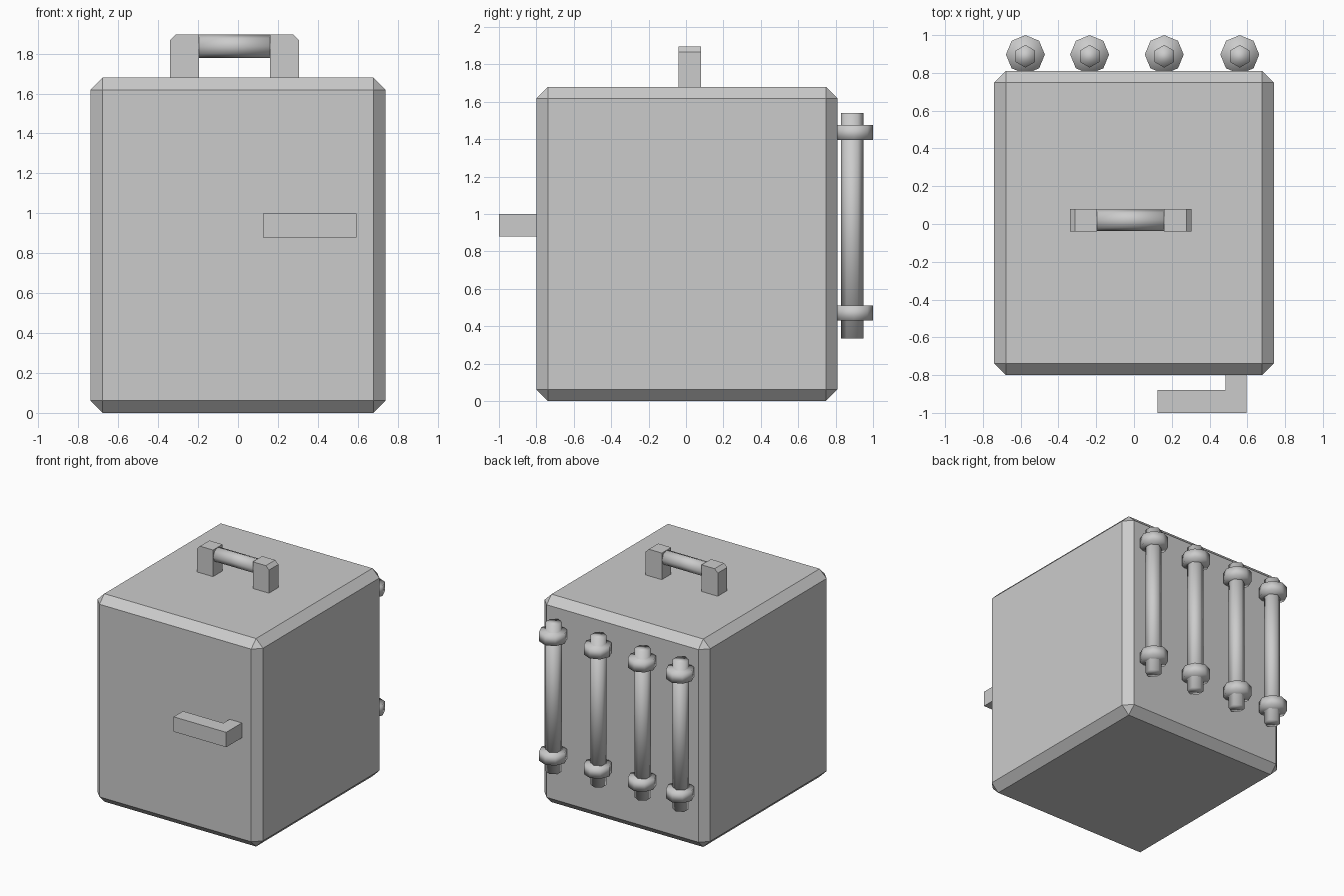
import bpy, bmesh
from math import pi
from mathutils import Matrix

if "Cube" in bpy.data.objects:
    bpy.data.objects.remove(bpy.data.objects["Cube"])


def finish(name, bm, smooth=False):
    bmesh.ops.recalc_face_normals(bm, faces=bm.faces)
    for f in bm.faces:
        f.smooth = smooth
    mesh = bpy.data.meshes.new(name)
    bm.to_mesh(mesh)
    bm.free()
    ob = bpy.data.objects.new(name, mesh)
    bpy.context.collection.objects.link(ob)
    return ob


def box(name, lo, hi):
    bm = bmesh.new()
    bmesh.ops.create_cube(bm, size=1)
    for v in bm.verts:
        v.co = [(a + b) / 2 + c * (b - a) for a, b, c in zip(lo, hi, v.co)]
    return finish(name, bm)


def prism(name, points, offset):
    """Extrude a closed 3D outline along an offset vector."""
    bm = bmesh.new()
    face = bm.faces.new([bm.verts.new(p) for p in points])
    out = bmesh.ops.extrude_face_region(bm, geom=[face], use_keep_orig=True)
    verts = [g for g in out["geom"] if isinstance(g, bmesh.types.BMVert)]
    bmesh.ops.translate(bm, verts=verts, vec=offset)
    return finish(name, bm)


def rod(name, centre, radius, length, sides, axis="Z", turn=0.0):
    bm = bmesh.new()
    bmesh.ops.create_cone(bm, cap_ends=True, segments=sides, radius1=radius,
                          radius2=radius, depth=length)
    m = Matrix.Rotation(turn, 4, "Z")
    if axis == "X":
        m = Matrix.Rotation(pi / 2, 4, "Y") @ m
    bm.transform(Matrix.Translation(centre) @ m)
    return finish(name, bm, True)


# Cabinet with single-segment chamfered edges
body = box("cabinet_body", (-0.74, -0.80, 0), (0.74, 0.81, 1.68))
bevel = body.modifiers.new("chamfer", "BEVEL")
bevel.width = 0.062
bevel.segments = 1

# Door handle: L-shaped profile seen from above
prism("door_handle",
      [(x, y, 0.88) for x, y in ((0.125, -1), (0.595, -1), (0.595, -0.80),
                                 (0.485, -0.80), (0.485, -0.88), (0.125, -0.88))],
      (0, 0, 0.12))

# Carry handle: two posts with clipped outer corners, and a round bar
for side, outer, inner in (("left", -0.34, -0.195), ("right", 0.305, 0.16)):
    clip = outer + (0.028 if outer < 0 else -0.028)
    prism(f"carry_handle_post_{side}",
          [(x, -0.04, z) for x, z in ((outer, 1.68), (inner, 1.68), (inner, 1.895),
                                      (clip, 1.895), (outer, 1.867))],
          (0, 0.12, 0))
rod("carry_handle_bar", (-0.0175, 0.02, 1.837), 0.058, 0.36, 8, "X")

# Rear pipes, each held by two collars
for i, x in enumerate((-0.575, -0.235, 0.16, 0.56), 1):
    rod(f"rear_pipe_{i}", (x, 0.888, 0.9375), 0.06, 1.205, 6)
    for level, z in (("lower", 0.47), ("upper", 1.435)):
        rod(f"pipe_collar_{level}_{i}", (x, 0.897, z), 0.103, 0.08, 8)
